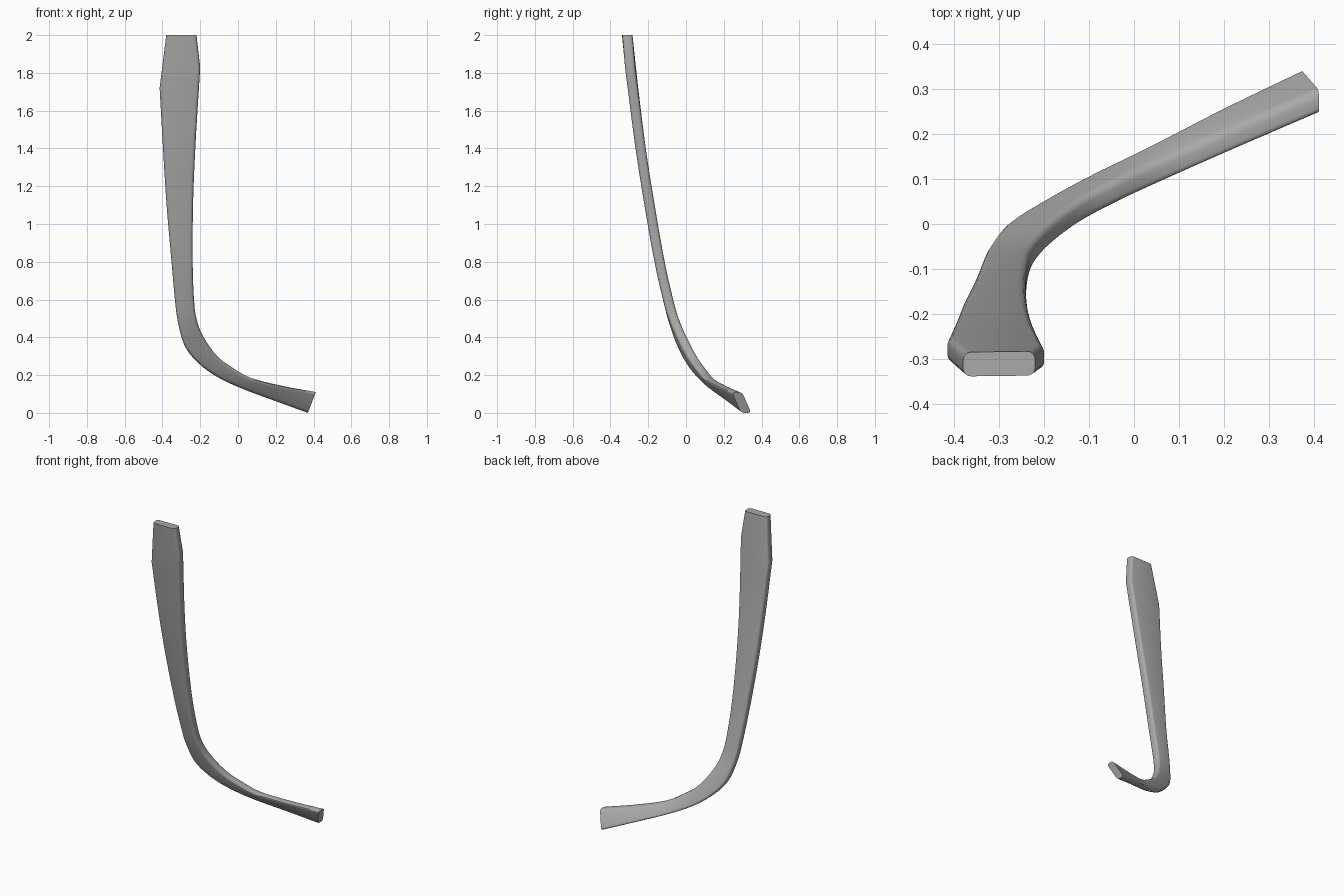
import bpy, bmesh, math
from mathutils import Vector

cube = bpy.data.objects.get("Cube")
if cube:
    bpy.data.objects.remove(cube)

THICK, RADIUS, ARC = 0.054, 0.017, 4

# Left and right edge midpoints (x, y, z) down the bar, from blade tip to foot
TIP = ((-0.38, -0.312, 2.0), (-0.22, -0.31, 2.0))
RAIL = [
    ((-0.415, -0.28, 1.72), (-0.20, -0.296, 1.83)),
    ((-0.397, -0.24, 1.4), (-0.225, -0.243, 1.42)),
    ((-0.378, -0.193, 1.1), (-0.238, -0.193, 1.1)),
    ((-0.352, -0.14, 0.8), (-0.24, -0.14, 0.8)),
    ((-0.334, -0.095, 0.6), (-0.233, -0.095, 0.6)),
    ((-0.318, -0.065, 0.48), (-0.22, -0.065, 0.5)),
    ((-0.28, -0.02, 0.35), (-0.187, -0.025, 0.41)),
    ((-0.20, 0.03, 0.255), (-0.115, 0.03, 0.305)),
    ((-0.10, 0.085, 0.185), (-0.03, 0.075, 0.24)),
    ((0.03, 0.15, 0.125), (0.07, 0.12, 0.185)),
    ((0.20, 0.237, 0.062), (0.235, 0.193, 0.143)),
    ((0.37, 0.318, 0.0), (0.412, 0.27, 0.11)),
]


def smooth_path(points, steps=5):
    """Catmull-Rom curve through the points."""
    p = [Vector(q) for q in points]
    p = [2 * p[0] - p[1]] + p + [2 * p[-1] - p[-2]]
    path = []
    for a, b, c, d in zip(p, p[1:], p[2:], p[3:]):
        for i in range(steps):
            t = i / steps
            path.append(b + (c - a) * t / 2 + (a - 2.5 * b + 2 * c - d / 2) * t**2
                        + (1.5 * (b - c) + (d - a) / 2) * t**3)
    return path + [p[-2]]


def rounded_section(left, right):
    """Rounded rectangle spanning two edge points, with its depth along y."""
    across = (right - left).normalized()
    half = (right - left).length / 2
    ring = []
    for quarter, (sx, sy) in enumerate(((1, 1), (-1, 1), (-1, -1), (1, -1))):
        for i in range(ARC + 1):
            angle = (quarter + i / ARC) * math.pi / 2
            u = sx * (half - RADIUS) + RADIUS * math.cos(angle)
            v = sy * (THICK / 2 - RADIUS) + RADIUS * math.sin(angle)
            ring.append((left + right) / 2 + across * u + Vector((0, v, 0)))
    return ring


# Bar: loft the sections and close both ends
lefts = [Vector(TIP[0])] + smooth_path([s[0] for s in RAIL])
rights = [Vector(TIP[1])] + smooth_path([s[1] for s in RAIL])
bm = bmesh.new()
rings = [[bm.verts.new(p) for p in rounded_section(l, r)] for l, r in zip(lefts, rights)]
for upper, lower in zip(rings, rings[1:]):
    for i in range(len(upper)):
        j = (i + 1) % len(upper)
        bm.faces.new((upper[i], upper[j], lower[j], lower[i]))
bm.faces.new(rings[0])
bm.faces.new(rings[-1])
bmesh.ops.recalc_face_normals(bm, faces=bm.faces)

mesh = bpy.data.meshes.new("curved_bar")
bm.to_mesh(mesh)
bm.free()
bar = bpy.data.objects.new("curved_bar", mesh)
bpy.context.collection.objects.link(bar)

# Plain grey finish
grey = bpy.data.materials.new("plain_grey")
grey.use_nodes = True
colour = (0.4, 0.4, 0.4, 1)
grey.diffuse_color = colour
grey.node_tree.nodes["Principled BSDF"].inputs["Base Color"].default_value = colour
mesh.materials.append(grey)

# Smooth sides with crisp ends
bpy.ops.object.select_all(action="DESELECT")
bar.select_set(True)
bpy.context.view_layer.objects.active = bar
bpy.ops.object.shade_smooth_by_angle(angle=math.radians(35))
